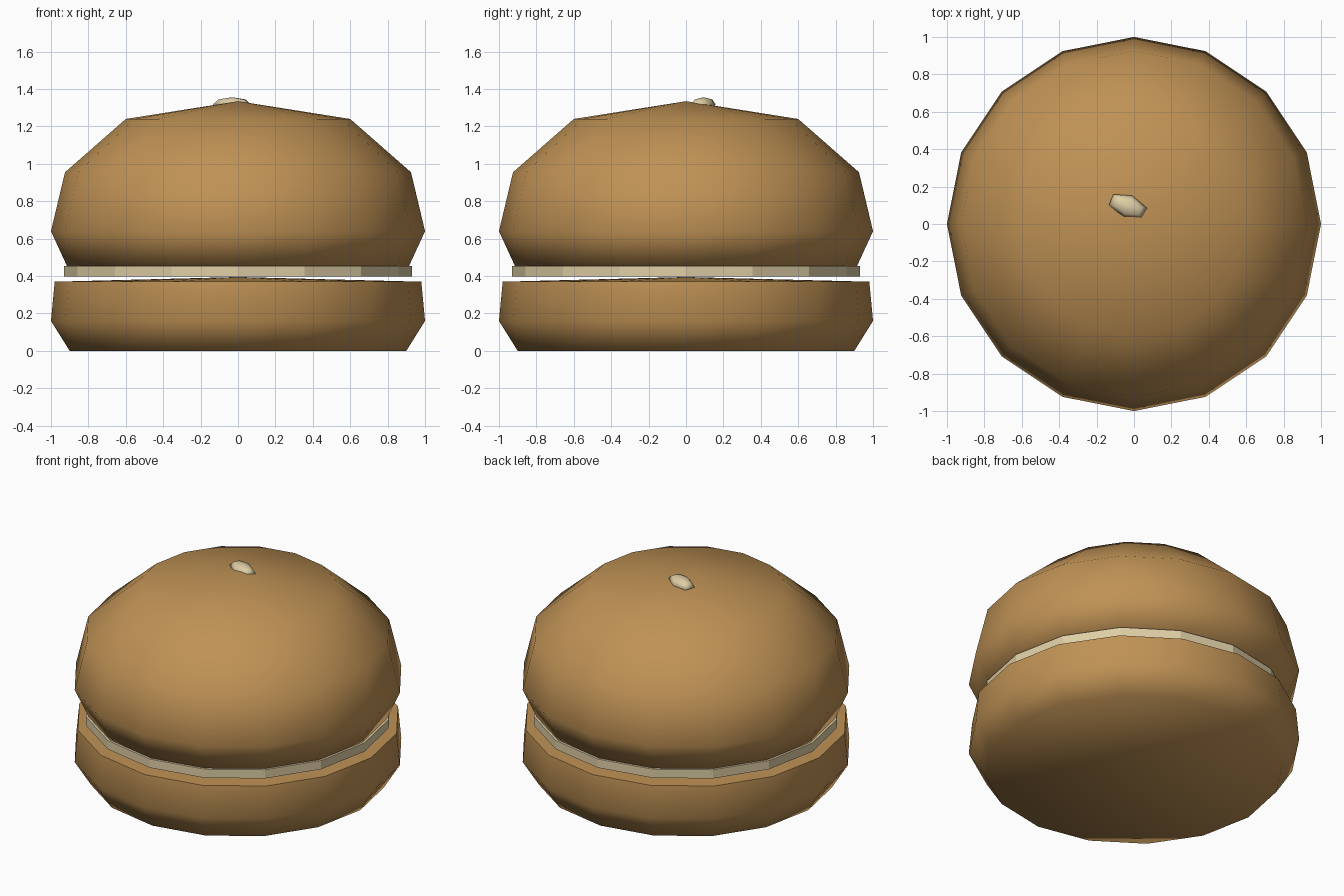
import bpy
import bmesh
from math import sin, cos, pi, radians
from mathutils import Matrix

SIDES = 16

default = bpy.data.objects.get("Cube")
if default:
    bpy.data.objects.remove(default, do_unlink=True)


def make_material(name, rgb):
    mat = bpy.data.materials.new(name)
    mat.use_nodes = True
    colour = (*rgb, 1.0)
    mat.diffuse_color = colour
    bsdf = mat.node_tree.nodes["Principled BSDF"]
    bsdf.inputs["Base Color"].default_value = colour
    bsdf.inputs["Roughness"].default_value = 0.8
    return mat


def finish(bm, name, mat, smooth_angle=None):
    bmesh.ops.recalc_face_normals(bm, faces=bm.faces)
    mesh = bpy.data.meshes.new(name)
    bm.to_mesh(mesh)
    bm.free()
    mesh.materials.append(mat)
    obj = bpy.data.objects.new(name, mesh)
    bpy.context.collection.objects.link(obj)
    if smooth_angle:
        bpy.ops.object.select_all(action="DESELECT")
        obj.select_set(True)
        bpy.context.view_layer.objects.active = obj
        bpy.ops.object.shade_smooth_by_angle(angle=radians(smooth_angle))
    return obj


def lathe(name, profile, mat, apex=None, smooth_angle=None):
    """Rings of (radius, z) from the bottom up, closed by a flat base and a cap or apex."""
    bm = bmesh.new()
    turns = [2 * pi * i / SIDES for i in range(SIDES)]
    rings = [[bm.verts.new((r * cos(a), r * sin(a), z)) for a in turns]
             for r, z in profile]
    for low, high in zip(rings, rings[1:]):
        for i in range(SIDES):
            j = (i + 1) % SIDES
            bm.faces.new((low[i], low[j], high[j], high[i]))
    bm.faces.new(rings[0])
    top = rings[-1]
    if apex is None:
        bm.faces.new(top)
    else:
        tip = bm.verts.new((0, 0, apex))
        for i in range(SIDES):
            bm.faces.new((top[i], top[(i + 1) % SIDES], tip))
    return finish(bm, name, mat, smooth_angle)


bread = make_material("toasted bread", (0.52, 0.285, 0.09))
cream = make_material("pale cream", (0.74, 0.62, 0.38))

# Lower bun with a slightly raised cut face
lathe("bottom_bun", [(0.9, 0), (1, 0.16), (0.98, 0.37)], bread,
      apex=0.395, smooth_angle=70)

# Thin filling slice
lathe("filling_slice", [(0.93, 0.397), (0.93, 0.455)], cream)

# Domed upper bun
lathe("top_bun", [(0.915, 0.455), (1, 0.64), (0.925, 0.955), (0.6, 1.24)],
      bread, apex=1.335, smooth_angle=70)

# Single seed on the crown
bm = bmesh.new()
place = (Matrix.Translation((-0.032, 0.094, 1.318))
         @ Matrix.Rotation(radians(-22), 4, "Z")
         @ Matrix.Diagonal((0.112, 0.062, 0.038, 1)))
bmesh.ops.create_uvsphere(bm, u_segments=6, v_segments=4, radius=1, matrix=place)
finish(bm, "seed", cream, smooth_angle=80)
